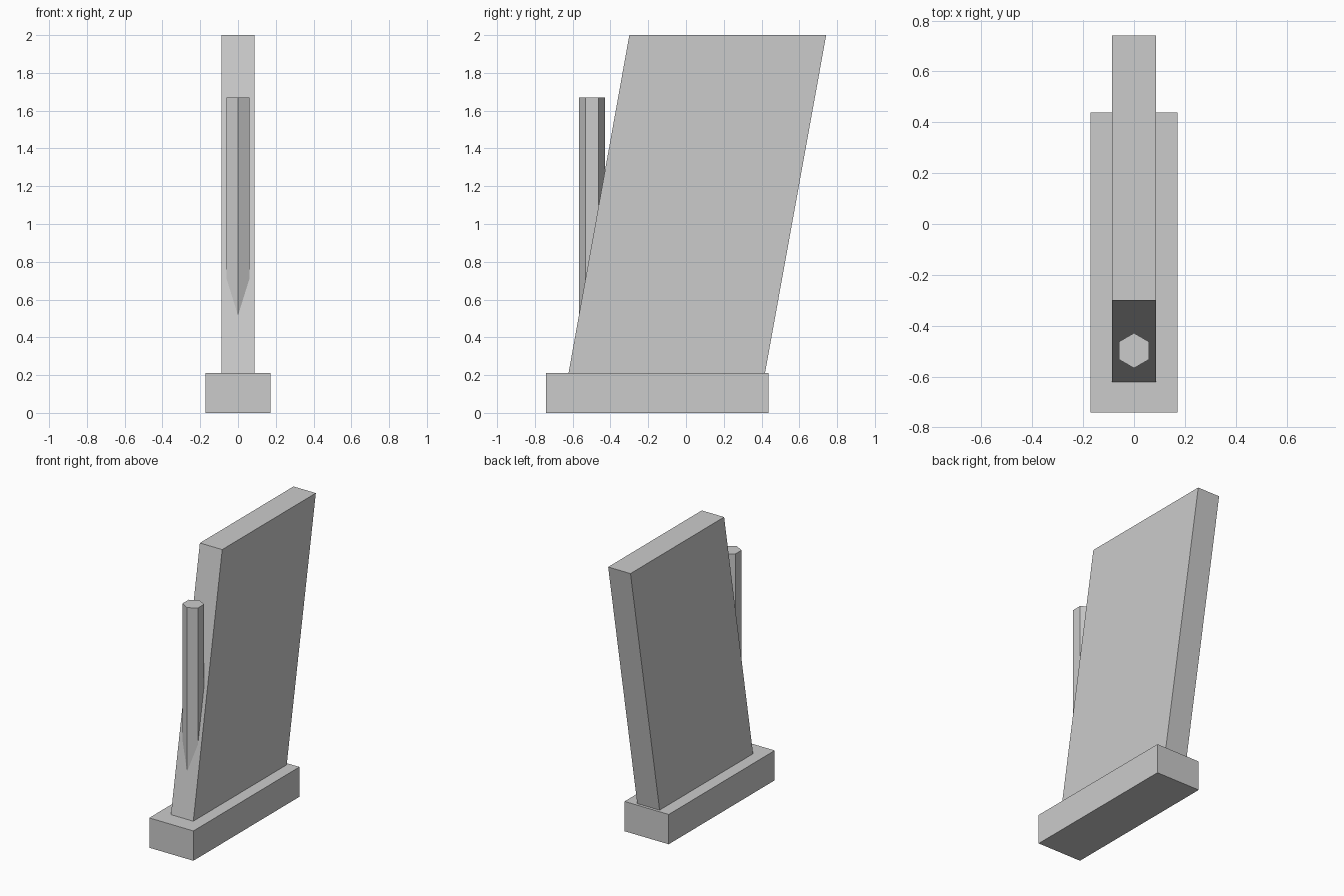
import bpy, bmesh, math

if "Cube" in bpy.data.objects:
    bpy.data.objects.remove(bpy.data.objects["Cube"])


def extrude_profile(name, points, half_width):
    """Extrude a (y, z) side profile symmetrically along x."""
    bm = bmesh.new()
    face = bm.faces.new([bm.verts.new((-half_width, y, z)) for y, z in points])
    result = bmesh.ops.extrude_face_region(bm, geom=[face])
    verts = [v for v in result["geom"] if isinstance(v, bmesh.types.BMVert)]
    bmesh.ops.translate(bm, verts=verts, vec=(2 * half_width, 0, 0))
    bmesh.ops.recalc_face_normals(bm, faces=bm.faces)
    mesh = bpy.data.meshes.new(name)
    bm.to_mesh(mesh)
    bm.free()
    obj = bpy.data.objects.new(name, mesh)
    bpy.context.collection.objects.link(obj)
    return obj


# Low rectangular plinth
extrude_profile("base", [(-0.742, 0), (0.438, 0), (0.438, 0.21), (-0.742, 0.21)], 0.172)

# Tall slab leaning backwards
extrude_profile("leaning_slab", [(-0.622, 0.21), (0.418, 0.21), (0.742, 2.0), (-0.30, 2.0)], 0.087)

# Upright hexagonal rod sunk into the slanted front face
bottom, top = 0.3, 1.67
bpy.ops.mesh.primitive_cylinder_add(vertices=6, radius=0.069, depth=top - bottom,
                                    location=(0, -0.498, (top + bottom) / 2))
bpy.context.object.name = "hexagonal_rod"
